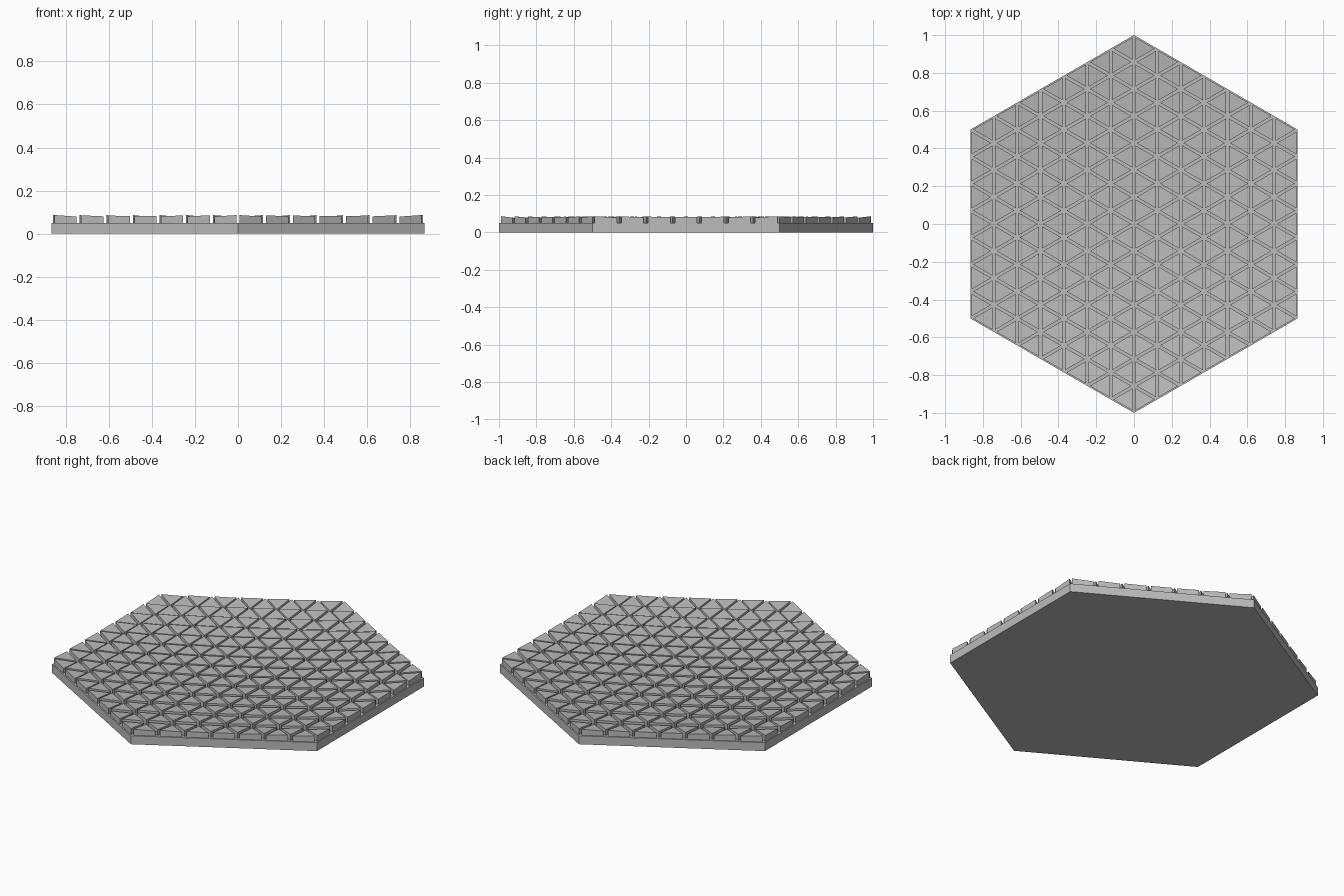
import bpy, bmesh, math
from mathutils import Vector

if "Cube" in bpy.data.objects:
    bpy.data.objects.remove(bpy.data.objects["Cube"])

N = 7            # tiles along each hexagon side
SIDE = 1.0 / N
BASE_H = 0.05
TILE_Z = 0.079   # height of each tile top at its centre
INSET = 0.007    # half of the gap between tiles
DISH = 0.14      # slope towards the centre per unit of radius

grey = bpy.data.materials.new("plain grey")
grey.diffuse_color = (0.5, 0.5, 0.5, 1)
grey.use_nodes = True
grey.node_tree.nodes["Principled BSDF"].inputs["Base Color"].default_value = grey.diffuse_color


def add_object(name, bm):
    bmesh.ops.recalc_face_normals(bm, faces=bm.faces)
    mesh = bpy.data.meshes.new(name)
    bm.to_mesh(mesh)
    bm.free()
    mesh.materials.append(grey)
    ob = bpy.data.objects.new(name, mesh)
    bpy.context.collection.objects.link(ob)


def prism(bm, bottom, top):
    lo = [bm.verts.new(p) for p in bottom]
    hi = [bm.verts.new(p) for p in top]
    bm.faces.new(lo[::-1])
    bm.faces.new(hi)
    n = len(lo)
    for i in range(n):
        j = (i + 1) % n
        bm.faces.new((lo[i], lo[j], hi[j], hi[i]))


# hexagonal base plate
corners = [Vector((math.cos(a), math.sin(a), 0))
           for a in (math.radians(30 + 60 * k) for k in range(6))]
bm = bmesh.new()
prism(bm, corners, [c + Vector((0, 0, BASE_H)) for c in corners])
add_object("hexagon_base", bm)

# triangular tiles, each tilted towards the centre like a faceted dish
bm = bmesh.new()


def tile(pts):
    c = sum(pts, Vector()) / 3
    shrink = 1 - INSET / (SIDE * math.sqrt(3) / 6)
    flat = [c + (p - c) * shrink for p in pts]
    prism(bm, [Vector((p.x, p.y, BASE_H)) for p in flat],
          [Vector((p.x, p.y, TILE_Z + DISH * (p - c).dot(c))) for p in flat])


for k in range(6):
    u, v = corners[k] / N, corners[(k + 1) % 6] / N
    for i in range(N):
        for j in range(N - i):
            o = u * i + v * j
            tile([o, o + u, o + v])
            if i + j < N - 1:
                tile([o + u, o + u + v, o + v])
add_object("dish_tiles", bm)
